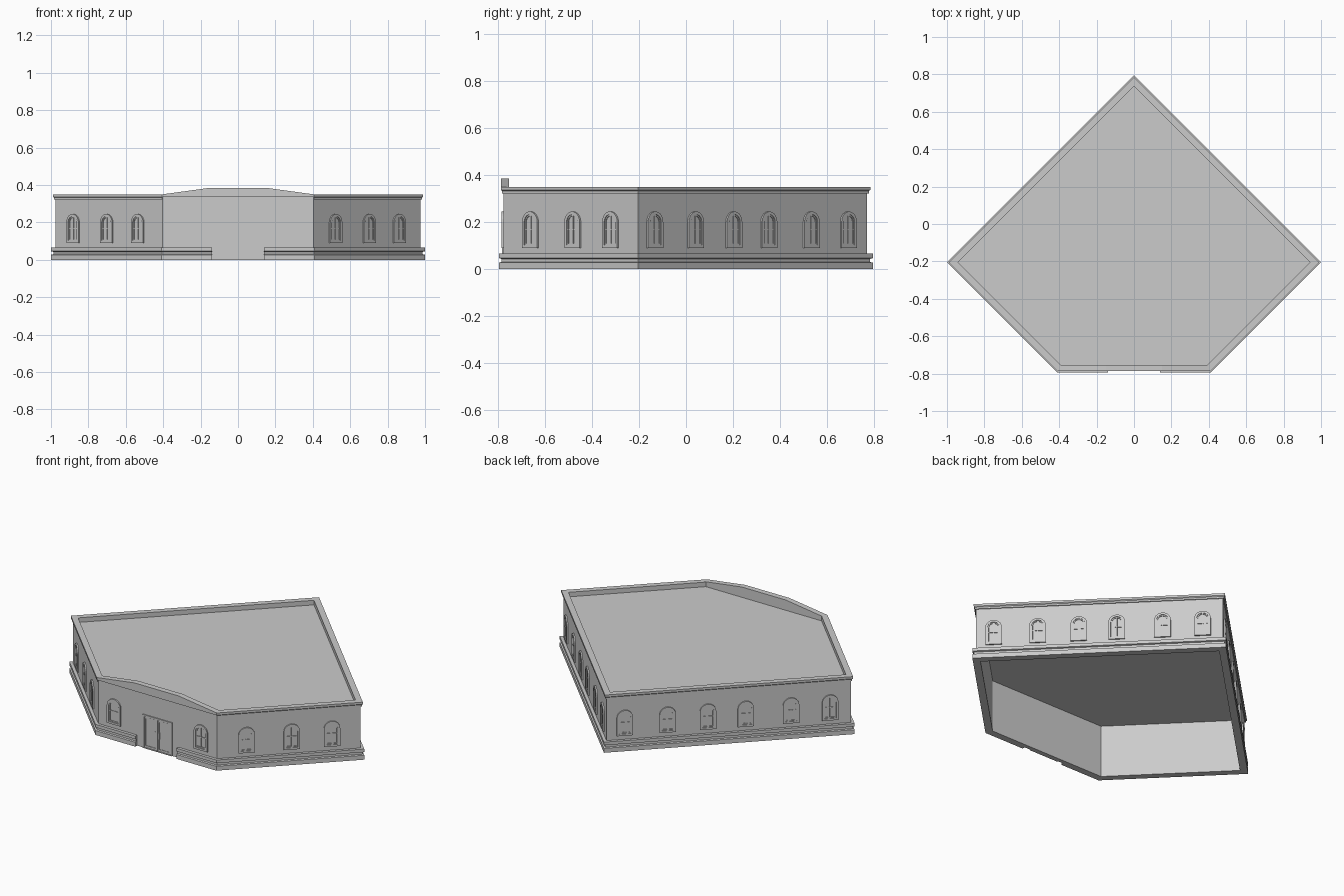
import bpy, bmesh, math
from mathutils import Vector, Matrix

if "Cube" in bpy.data.objects:
    bpy.data.objects.remove(bpy.data.objects["Cube"])

T = math.tan(math.radians(22.5))
R2 = math.sqrt(2)
WALL, INNER = 0.0177, 0.042      # insets of wall faces from the plinth outline


def corners(d):
    """Five-sided footprint inset by d, from front right round to front left."""
    x, y = 0.41 - d * T, -0.795 + d
    s = 1 - d * R2
    return [(x, y), (s, -0.205), (0, 0.795 - d * R2), (-s, -0.205), (-x, y)]


def finish(bm, name):
    bmesh.ops.recalc_face_normals(bm, faces=bm.faces)
    me = bpy.data.meshes.new(name)
    bm.to_mesh(me)
    bm.free()
    ob = bpy.data.objects.new(name, me)
    bpy.context.collection.objects.link(ob)
    return ob


def sweep(name, profile, closed=False, gap=None):
    """Run an (inset, z) profile round the footprint with mitred corners."""
    bm = bmesh.new()
    lines = []
    for d, z in profile:
        pts = corners(d)
        if gap:
            pts = [(gap, pts[0][1])] + pts + [(-gap, pts[-1][1])]
        lines.append([bm.verts.new((x, y, z)) for x, y in pts])
    n, m = len(lines), len(lines[0])
    for i in range(n):
        a, b = lines[i], lines[(i + 1) % n]
        for j in range(m if closed else m - 1):
            k = (j + 1) % m
            bm.faces.new((a[j], a[k], b[k], b[j]))
    if not closed:
        bm.faces.new([l[0] for l in lines])
        bm.faces.new([l[-1] for l in lines])
    return finish(bm, name)


def prism(bm, pts, y0, y1):
    """Extrude an (x, z) outline from y0 to y1."""
    a = [bm.verts.new((x, y0, z)) for x, z in pts]
    b = [bm.verts.new((x, y1, z)) for x, z in pts]
    bm.faces.new(a)
    bm.faces.new(b)
    for i in range(len(pts)):
        k = (i + 1) % len(pts)
        bm.faces.new((a[i], a[k], b[k], b[i]))


def box(bm, x0, x1, z0, z1, y0, y1=0.0):
    prism(bm, [(x0, z0), (x1, z0), (x1, z1), (x0, z1)], y0, y1)


def arch(hw, z0, spring, n=10):
    top = [(hw * math.cos(math.pi * i / n), spring + hw * math.sin(math.pi * i / n))
           for i in range(n + 1)]
    return [(hw, z0)] + top + [(-hw, z0)]


def ring(bm, outer, inner, depth):
    """Flat frame between two matching outlines, standing out from the wall."""
    loops = [[bm.verts.new((x, y, z)) for x, z in pts] for pts, y in
             ((outer, 0), (outer, -depth), (inner, -depth), (inner, 0))]
    m = len(outer)
    for i in range(4):
        a, b = loops[i], loops[(i + 1) % 4]
        for j in range(m):
            k = (j + 1) % m
            bm.faces.new((a[j], a[k], b[k], b[j]))


# Walls, open at the bottom, and the flat roof
sweep("walls", [(WALL, 0), (WALL, 0.335), (INNER, 0.335), (INNER, 0)], closed=True)
bm = bmesh.new()
bm.faces.new([bm.verts.new((x, y, 0.322)) for x, y in corners(INNER - 0.001)])
finish(bm, "roof")

# Grooved plinth, interrupted at the doorway
sweep("plinth", [(WALL + 0.003, 0), (0, 0), (0, 0.027), (0.009, 0.03), (0.009, 0.043),
                 (0, 0.046), (0, 0.065), (WALL + 0.003, 0.065)], gap=0.14)

# Stepped cornice with parapet round the four side walls
sweep("cornice", [(WALL + 0.003, 0.322), (0.012, 0.322), (0.012, 0.332), (0.007, 0.337),
                  (0.007, 0.35), (INNER, 0.35), (INNER, 0.322)])

# Raised front parapet
bm = bmesh.new()
prism(bm, [(-0.405, 0.335), (0.405, 0.335), (0.405, 0.35), (0.15, 0.385),
           (-0.15, 0.385), (-0.405, 0.35)], -0.787, -0.795 + INNER)
finish(bm, "front_parapet")

# Arched window: outer frame, sash and glazing bars
bm = bmesh.new()
ring(bm, arch(0.046, 0.09, 0.199), arch(0.033, 0.102, 0.199), 0.008)
ring(bm, arch(0.033, 0.102, 0.199), arch(0.027, 0.109, 0.199), 0.004)
box(bm, -0.003, 0.003, 0.105, 0.228, -0.004)
box(bm, -0.029, 0.029, 0.166, 0.171, -0.004)
window = finish(bm, "window")
window_mesh = window.data
bpy.data.objects.remove(window)

# Windows on each wall: fractions along the edge and wall rotation
layout = [
    ("front_right", (0.205, 0.52, 0.80), 45),
    ("back_right", (0.072, 0.25, 0.417, 0.57, 0.755, 0.917), 135),
    ("back_left", (0.075, 0.25, 0.415, 0.57, 0.755, 0.915), 225),
    ("front_left", (0.166, 0.48, 0.77), -45),
    ("front", (0.134, 0.866), 0),
]
P = [Vector((x, y, 0)) for x, y in corners(WALL)]
for i, (side, fractions, angle) in enumerate(layout):
    for j, f in enumerate(fractions):
        ob = bpy.data.objects.new(f"{side}_window_{j + 1}", window_mesh)
        ob.matrix_world = (Matrix.Translation(P[i].lerp(P[(i + 1) % 5], f))
                           @ Matrix.Rotation(math.radians(angle), 4, 'Z'))
        bpy.context.collection.objects.link(ob)

# Double door with frame, leaf panels and handles
bm = bmesh.new()
rect = lambda a, z0, z1: [(-a, z0), (a, z0), (a, z1), (-a, z1)]
ring(bm, rect(0.10, 0, 0.205), rect(0.09, 0.004, 0.195), 0.006)
box(bm, -0.002, 0.002, 0.004, 0.195, -0.004)
for s in (-1, 1):
    leaf = lambda a, z0, z1: [(s * 0.046 + x, z) for x, z in rect(a, z0, z1)]
    ring(bm, leaf(0.043, 0.006, 0.193), leaf(0.034, 0.018, 0.182), 0.003)
    box(bm, s * 0.012 - 0.003, s * 0.012 + 0.003, 0.08, 0.12, -0.006)
door = finish(bm, "double_door")
door.location.y = -0.795 + WALL
